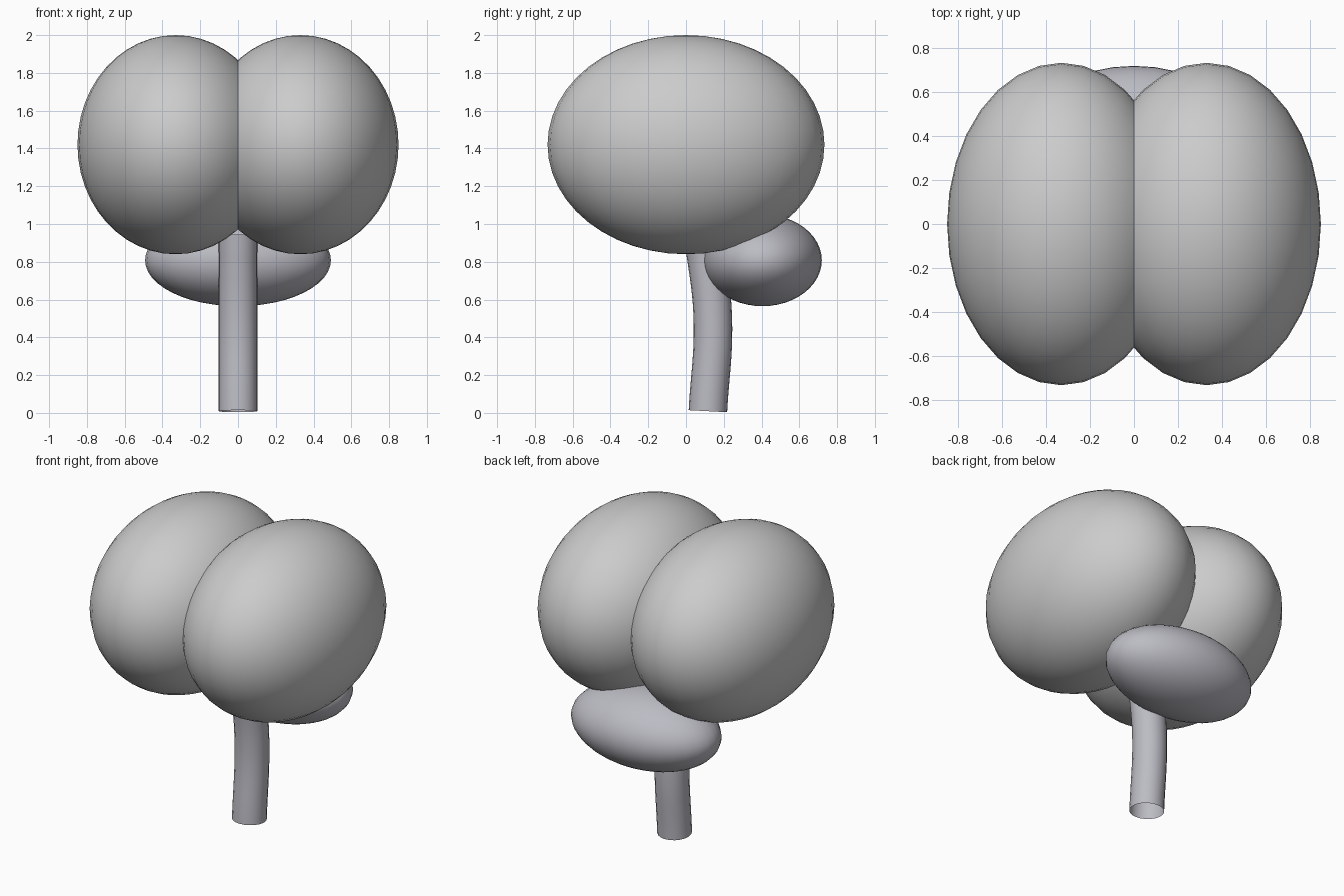
import bpy

if "Cube" in bpy.data.objects:
    bpy.data.objects.remove(bpy.data.objects["Cube"])

# darker bluish grey for the lower parts
lower = bpy.data.materials.new("lower_grey")
lower.diffuse_color = (0.5, 0.5, 0.55, 1)
lower.use_nodes = True
lower.node_tree.nodes["Principled BSDF"].inputs["Base Color"].default_value = lower.diffuse_color


def ellipsoid(name, loc, radii, mat=None):
    bpy.ops.mesh.primitive_uv_sphere_add(segments=32, ring_count=24, radius=1, location=loc)
    ob = bpy.context.object
    ob.name = name
    ob.scale = radii
    bpy.ops.object.transform_apply(location=False, rotation=False, scale=True)
    bpy.ops.object.shade_smooth()
    if mat:
        ob.data.materials.append(mat)
    return ob


# two overlapping hemispheres
for side, name in ((-1, "left_hemisphere"), (1, "right_hemisphere")):
    ellipsoid(name, (side * 0.33, 0, 1.42), (0.52, 0.733, 0.58))

# cerebellum tucked under the back
ellipsoid("cerebellum", (0, 0.405, 0.808), (0.492, 0.314, 0.243), lower)

# brain stem: gently bent open tube
curve = bpy.data.curves.new("brain_stem", 'CURVE')
curve.dimensions = '3D'
curve.bevel_depth = 0.102
curve.bevel_resolution = 8
curve.resolution_u = 12
curve.use_fill_caps = False
spline = curve.splines.new('BEZIER')
path = [(0.116, 0.009), (0.142, 0.5), (0.09, 0.955)]
spline.bezier_points.add(len(path) - 1)
for p, (y, z) in zip(spline.bezier_points, path):
    p.co = (0, y, z)
    p.handle_left_type = p.handle_right_type = 'AUTO'
spline.use_smooth = True
curve.materials.append(lower)
stem = bpy.data.objects.new("brain_stem", curve)
bpy.context.collection.objects.link(stem)
